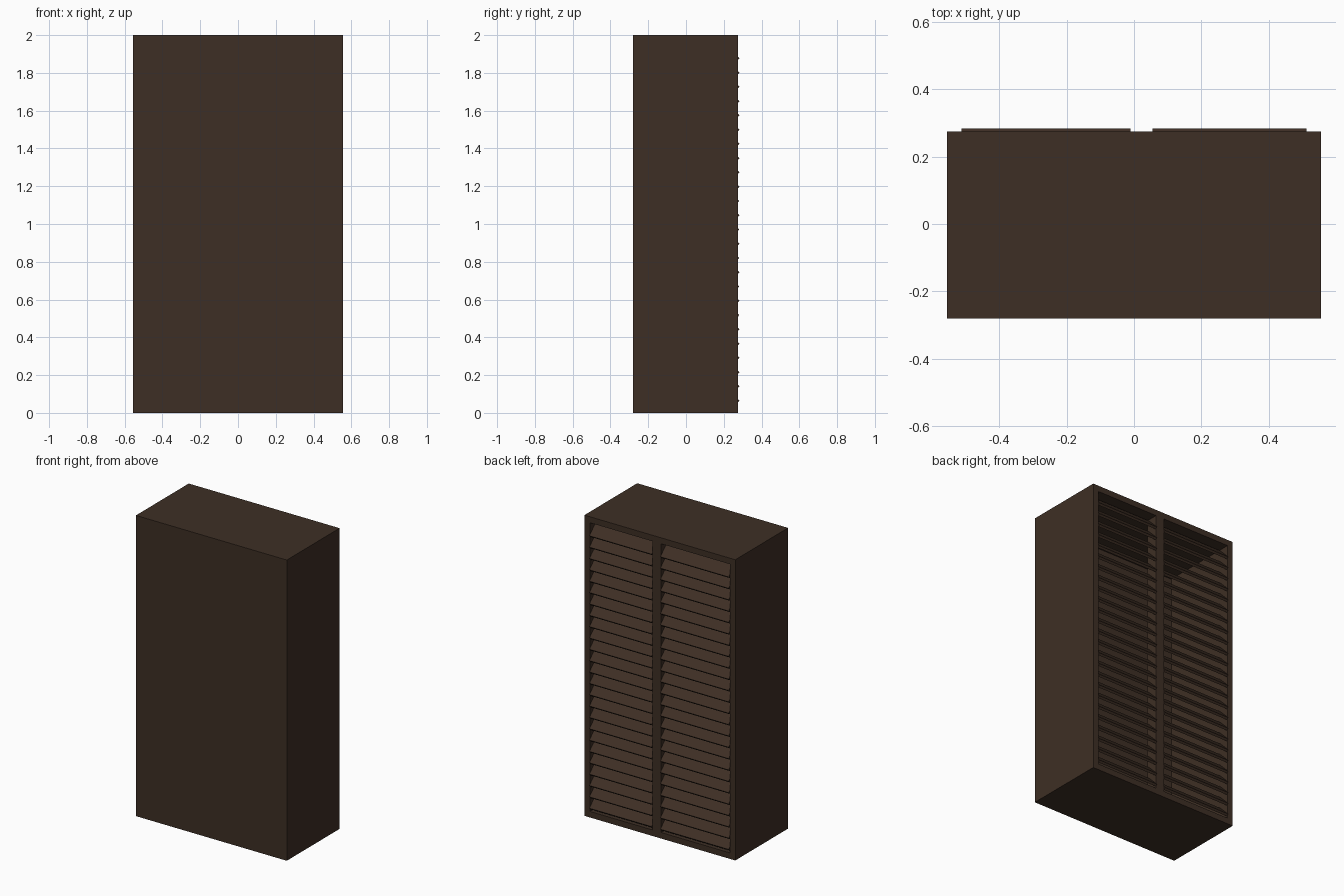
import bpy, math
from mathutils import Vector

if "Cube" in bpy.data.objects:
    bpy.data.objects.remove(bpy.data.objects["Cube"])

wood = bpy.data.materials.new("dark brown wood")
wood.diffuse_color = (0.048, 0.028, 0.018, 1)
wood.use_nodes = True
wood.node_tree.nodes["Principled BSDF"].inputs["Base Color"].default_value = wood.diffuse_color

W, Y0, Y1, H, T = 0.555, -0.28, 0.275, 2.0, 0.04


def mesh(name, verts, faces):
    me = bpy.data.meshes.new(name)
    me.from_pydata(verts, [], faces)
    me.materials.append(wood)
    ob = bpy.data.objects.new(name, me)
    bpy.context.collection.objects.link(ob)
    return ob


def prism(name, profile, x0, x1):
    # extrude a four-point (y, z) profile along x, counter-clockwise from +x
    v = [(x, y, z) for x in (x0, x1) for y, z in profile]
    return mesh(name, v, [(3, 2, 1, 0), (4, 5, 6, 7), (0, 1, 5, 4),
                          (1, 2, 6, 5), (2, 3, 7, 6), (3, 0, 4, 7)])


def box(name, x0, x1, y0, y1, z0, z1):
    return prism(name, [(y0, z0), (y1, z0), (y1, z1), (y0, z1)], x0, x1)


# hollow cabinet shell, open at the louvred side
box("left_side", -W, -W + T, Y0, Y1, 0, H)
box("right_side", W - T, W, Y0, Y1, 0, H)
box("top_panel", -W + T, W - T, Y0, Y1, H - T, H)
box("bottom_panel", -W + T, W - T, Y0, Y1, 0, T)
box("front_panel", -W + T, W - T, Y0, Y0 + 0.02, T, H - T)

# upright between the two louvre bays
box("centre_post", -0.01, 0.055, 0.195, Y1, T, H - T)

# tilted slats, low edge outwards
tilt = math.radians(45)
d = Vector((math.cos(tilt), -math.sin(tilt)))
n = Vector((math.sin(tilt), math.cos(tilt)))
length, thick = 0.105, 0.016
for i in range(25):
    tip = Vector((0.283, 0.065 + i * 0.0755))
    prof = [tip - d * length - n * thick, tip - n * thick, tip, tip - d * length]
    for side, x0, x1 in (("left", -0.512, -0.01), ("right", 0.055, 0.512)):
        prism(f"{side}_slat_{i + 1}", [tuple(p) for p in prof], x0, x1)
